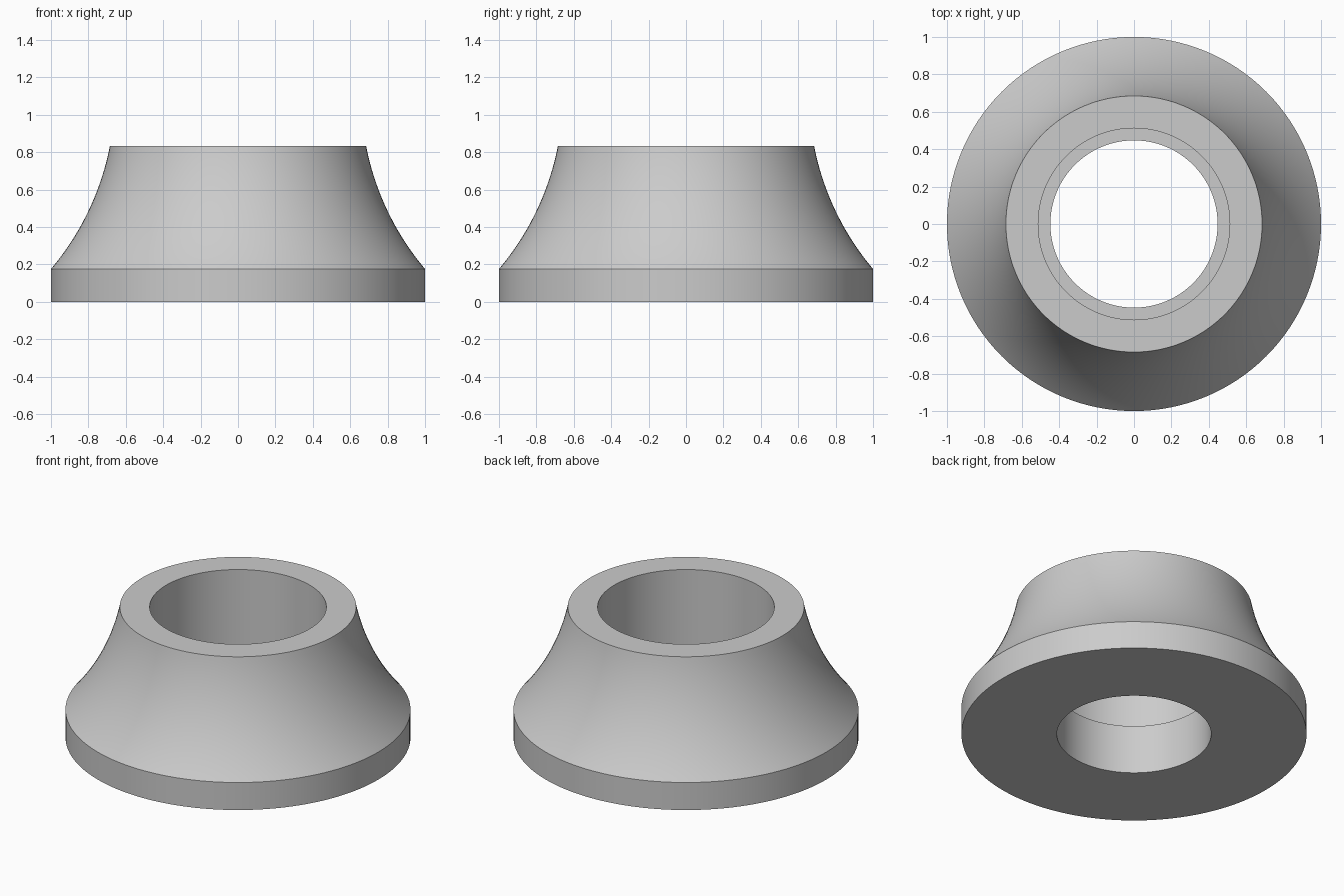
import bpy, bmesh, math
from mathutils import Vector

if "Cube" in bpy.data.objects:
    bpy.data.objects.remove(bpy.data.objects["Cube"])

SEGMENTS = 128


def arc(p0, p1, half_angle, steps):
    """Concave arc between two (radius, height) points, sagging to the axis."""
    a, b = Vector(p0), Vector(p1)
    chord = b - a
    radius = chord.length / (2 * math.sin(half_angle))
    outward = Vector((chord.y, -chord.x)).normalized()
    centre = (a + b) / 2 + outward * radius * math.cos(half_angle)
    points = []
    for i in range(steps + 1):
        t = half_angle * (2 * i / steps - 1)
        direction = -outward * math.cos(t) + chord.normalized() * math.sin(t)
        points.append(tuple(centre + direction * radius))
    return points


def lathe(name, profile, material):
    """Revolve a closed (radius, height) profile around the z axis."""
    bm = bmesh.new()
    rings = []
    for s in range(SEGMENTS):
        a = 2 * math.pi * s / SEGMENTS
        rings.append([bm.verts.new((r * math.cos(a), r * math.sin(a), z))
                      for r, z in profile])
    n = len(profile)
    for s in range(SEGMENTS):
        cur, nxt = rings[s], rings[(s + 1) % SEGMENTS]
        for i in range(n):
            j = (i + 1) % n
            bm.faces.new((cur[i], nxt[i], nxt[j], cur[j]))
    bmesh.ops.recalc_face_normals(bm, faces=bm.faces[:])
    mesh = bpy.data.meshes.new(name)
    bm.to_mesh(mesh)
    bm.free()
    mesh.materials.append(material)
    obj = bpy.data.objects.new(name, mesh)
    bpy.context.collection.objects.link(obj)
    bpy.context.view_layer.objects.active = obj
    obj.select_set(True)
    bpy.ops.object.shade_smooth_by_angle(angle=math.radians(30))
    return obj


grey = bpy.data.materials.new("plain grey")
grey.diffuse_color = (0.6, 0.6, 0.6, 1)
grey.use_nodes = True
grey.node_tree.nodes["Principled BSDF"].inputs["Base Color"].default_value = grey.diffuse_color

# Flange rim, flared outer wall, then the stepped bore back down
profile = [(0.447, 0), (1.0, 0)]
profile += arc((1.0, 0.176), (0.685, 0.833), math.radians(14.5), 24)
profile += [(0.512, 0.833), (0.512, 0.312), (0.447, 0.312)]
lathe("flared_collar", profile, grey)
